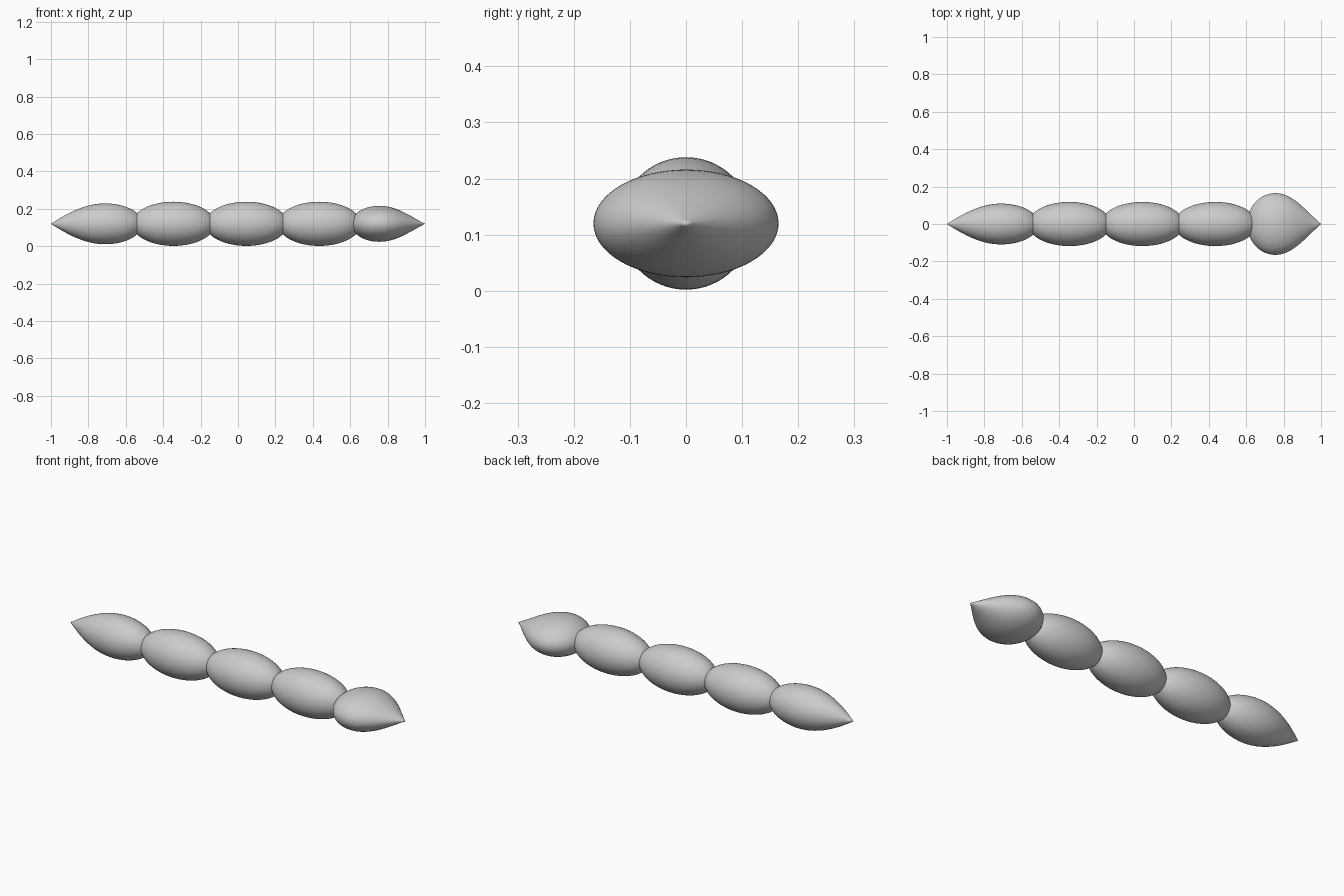
import bpy, bmesh, math

if "Cube" in bpy.data.objects:
    bpy.data.objects.remove(bpy.data.objects["Cube"])

Z = 0.12   # height of the body axis
SIDES = 64


def lathe_x(name, profile, ry, rz):
    """Spin (x, relative radius) points around the x axis with an oval section."""
    bm = bmesh.new()
    rings = []
    for x, r in profile:
        if r < 1e-5:
            rings.append([bm.verts.new((x, 0, Z))])
        else:
            rings.append([bm.verts.new((x, ry * r * math.cos(a), Z + rz * r * math.sin(a)))
                          for a in (2 * math.pi * i / SIDES for i in range(SIDES))])
    for p, q in zip(rings, rings[1:]):
        for i in range(SIDES):
            j = (i + 1) % SIDES
            if len(p) == 1:
                bm.faces.new((p[0], q[i], q[j]))
            elif len(q) == 1:
                bm.faces.new((p[i], q[0], p[j]))
            else:
                bm.faces.new((p[i], q[i], q[j], p[j]))
    bmesh.ops.recalc_face_normals(bm, faces=bm.faces)
    for f in bm.faces:
        f.smooth = True
    mesh = bpy.data.meshes.new(name)
    bm.to_mesh(mesh)
    bm.free()
    obj = bpy.data.objects.new(name, mesh)
    bpy.context.collection.objects.link(obj)
    return obj


def teardrop(tip, c1, c2, belly, back, n=20):
    """Pointed bezier front from tip to belly, then a rounded quarter-oval back."""
    pts = []
    for k in range(n + 1):
        t = k / n
        b = ((1 - t) ** 3, 3 * t * (1 - t) ** 2, 3 * t * t * (1 - t), t ** 3)
        x = b[0] * tip + b[1] * c1[0] + b[2] * c2 + b[3] * belly
        pts.append((x, b[1] * c1[1] + b[2] + b[3]))
    for k in range(1, n + 1):
        a = math.pi / 2 * k / n
        pts.append((belly + back * math.sin(a), math.cos(a)))
    return pts


# Pointed tail
lathe_x("tail", teardrop(-1.0, (-0.90, 0.60), -0.81, -0.71, 0.20), 0.109, 0.109)

# Three oval body segments
for i, cx in enumerate((-0.345, 0.045, 0.435)):
    oval = [(cx - 0.222 * math.cos(math.pi * k / 32), math.sin(math.pi * k / 32))
            for k in range(33)]
    lathe_x(f"body_segment_{i + 1}", oval, 0.118, 0.118)

# Broad flattened head
lathe_x("head", teardrop(1.0, (0.92, 0.42), 0.85, 0.755, -0.15), 0.165, 0.096)
